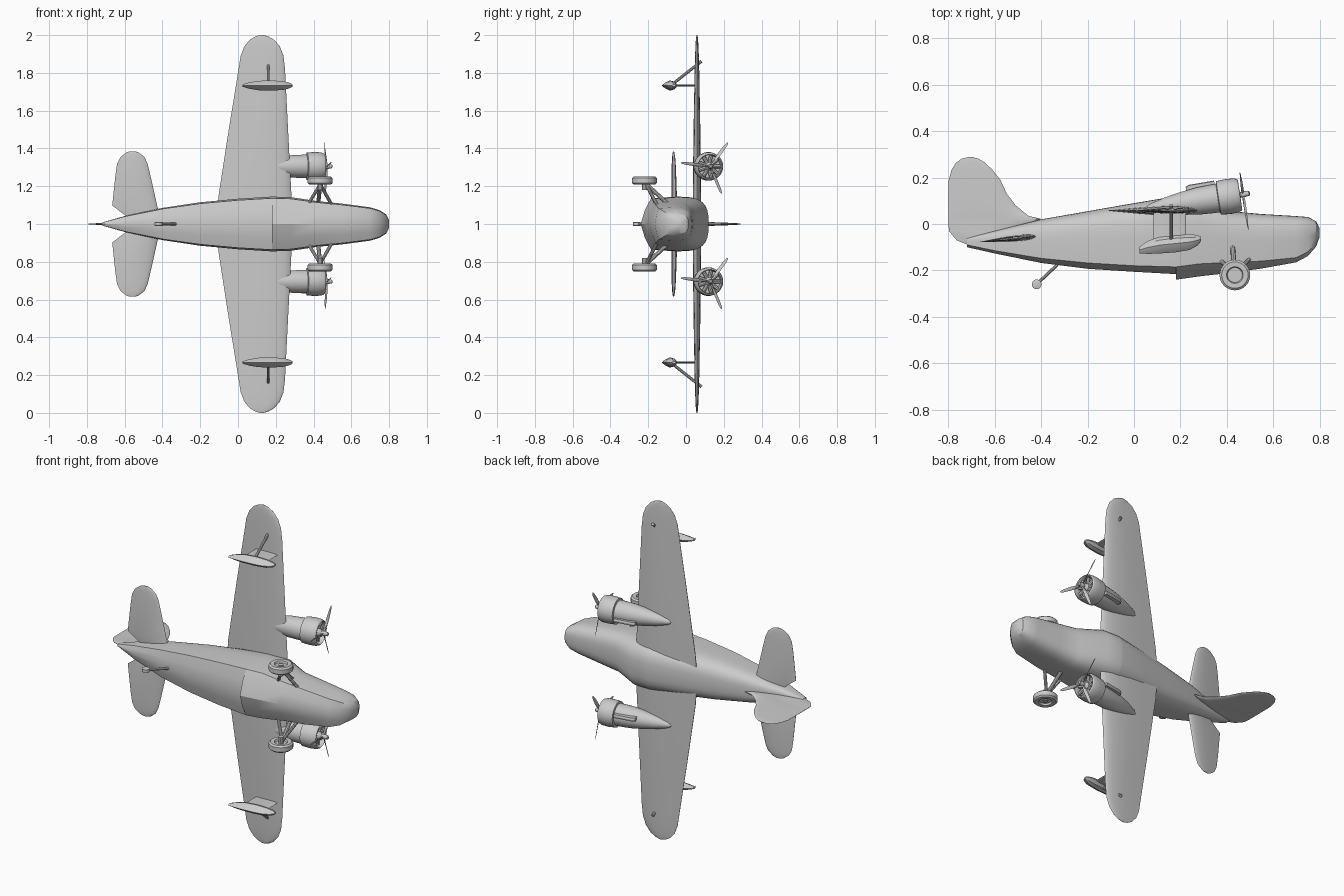
import bpy, bmesh, math
from mathutils import Vector

if "Cube" in bpy.data.objects:
    bpy.data.objects.remove(bpy.data.objects["Cube"])

grey = bpy.data.materials.new("plain_grey")
grey.diffuse_color = (0.6, 0.6, 0.6, 1)
grey.use_nodes = True
grey.node_tree.nodes["Principled BSDF"].inputs["Base Color"].default_value = grey.diffuse_color
ROOT = Vector((0, 0, 1))          # aircraft centreline: nose +x, up +y, span along z
SIDES = ((1, "right"), (-1, "left"))


def finish(name, bm):
    bmesh.ops.recalc_face_normals(bm, faces=bm.faces)
    me = bpy.data.meshes.new(name)
    bm.to_mesh(me)
    bm.free()
    me.materials.append(grey)
    ob = bpy.data.objects.new(name, me)
    ob.location = ROOT
    bpy.context.collection.objects.link(ob)
    return ob


def add_loft(bm, rings):
    """Skin a row of equal rings and cap both ends."""
    vs = [[bm.verts.new(p) for p in r] for r in rings]
    n = len(rings[0])
    for a, b in zip(vs, vs[1:]):
        for i in range(n):
            j = (i + 1) % n
            bm.faces.new((a[i], a[j], b[j], b[i]))
    bm.faces.new(vs[0])
    bm.faces.new(vs[-1])


def loft(name, rings):
    bm = bmesh.new()
    add_loft(bm, rings)
    return finish(name, bm)


def turned(origin, axis, profile, n=24):
    """Rings of (distance along axis, radius)."""
    axis = Vector(axis).normalized()
    u = axis.orthogonal().normalized()
    v = axis.cross(u)
    return [[Vector(origin) + axis * d + r * (u * math.cos(2 * math.pi * i / n) + v * math.sin(2 * math.pi * i / n))
             for i in range(n)] for d, r in profile]


def rod(name, p, q, r, n=10):
    d = Vector(q) - Vector(p)
    return loft(name, turned(p, d, [(0, r), (d.length, r)], n))


def foil(le, te, half):
    """Symmetric section as (chord position, thickness offset) pairs."""
    up = [(0.02, .3), (.08, .65), (.18, .9), (.32, 1), (.5, .9), (.75, .5), (1, .06)]
    pts = [(0, 0)] + up + [(t, -h) for t, h in reversed(up)]
    return [(le + (te - le) * t, h * half) for t, h in pts]


# Hull: x, half width, top, chine, keel (doubled station makes the step)
HULL = [(-.72, .008, -.06, -.09, -.10), (-.6, .042, -.03, -.115, -.127), (-.4, .085, .02, -.148, -.168),
        (-.2, .115, .055, -.168, -.193), (0, .134, .09, -.18, -.206), (.18, .145, .12, -.185, -.216),
        (.181, .145, .12, -.185, -.24), (.28, .142, .12, -.172, -.226), (.42, .121, .055, -.165, -.21),
        (.55, .108, .043, -.16, -.192), (.7, .088, .034, -.145, -.165), (.75, .073, .03, -.12, -.138),
        (.785, .05, .012, -.085, -.098), (.8, .02, -.018, -.05, -.056)]


def hull_ring(x, w, top, chine, keel):
    mid = chine + .45 * (top - chine)
    half = [(.5 * w, keel + .4 * (chine - keel)), (.94 * w, chine)]
    for i in range(8):
        a = math.radians(i * 11.5)
        half.append((w * math.cos(a) ** .65, mid + (top - mid) * math.sin(a) ** .65))
    return ([(x, keel, 0)] + [(x, y, z) for z, y in half] + [(x, top, 0)]
            + [(x, y, -z) for z, y in reversed(half)])


loft("hull", [hull_ring(*s) for s in HULL])

# Main wing: span, leading edge, trailing edge, half thickness
WING = [(0, .285, -.115, .022), (.15, .283, -.103, .022), (.5, .265, -.049, .018), (.82, .249, .003, .012),
        (.89, .241, .014, .010), (.94, .222, .033, .008), (.975, .192, .062, .006), (.993, .16, .092, .004),
        (1, .135, .115, .002)]
STAB = [(0, -.40, -.56, .013), (.04, -.415, -.59, .013), (.098, -.428, -.666, .013), (.25, -.462, -.65, .01),
        (.32, -.479, -.64, .008), (.355, -.495, -.622, .006), (.378, -.525, -.592, .004), (.385, -.545, -.573, .002)]


def both_sides(rows):
    return [(-s, *r) for s, *r in reversed(rows[1:])] + rows


loft("main_wing", [[(x, .058 + h, s) for x, h in foil(a, b, t)] for s, a, b, t in both_sides(WING)])
loft("tailplane", [[(x, -.065 + .1 * (x + .54) + h, s) for x, h in foil(a, b, t)]
                   for s, a, b, t in both_sides(STAB)])

# Fin and rudder: height, leading edge, trailing edge, half thickness
FIN = [(-.092, -.68, -.712, .008), (-.07, -.62, -.765, .011), (-.03, -.5, -.798, .012), (.005, -.43, -.8, .012),
       (.022, -.40, -.8, .012), (.035, -.455, -.8, .012), (.08, -.51, -.8, .011), (.13, -.548, -.8, .01),
       (.19, -.576, -.799, .008), (.235, -.612, -.786, .006), (.265, -.643, -.767, .005),
       (.282, -.672, -.742, .003), (.288, -.695, -.718, .002)]
loft("fin", [[(x, y, h) for x, h in foil(a, b, t)] for y, a, b, t in FIN])

AX = Vector((1, .15, 0)).normalized()      # engine thrust line, slightly nose-up
UP = Vector((-.15, 1, 0)).normalized()
Z = Vector((0, 0, 1))

for sg, side in SIDES:
    base = Vector((.05, .065, sg * .305))
    # Nacelle and open cowling
    loft(f"nacelle_{side}", turned(base, AX, [(0, .008), (.02, .018), (.09, .037), (.16, .05), (.23, .059),
                                              (.29, .062), (.335, .062)], 28))
    loft(f"cowling_{side}", turned(base, AX, [(.315, .062), (.318, .073), (.36, .076), (.395, .074), (.408, .069),
                                              (.412, .064), (.404, .06), (.37, .06)], 32))
    # Radial engine: crankcase and cylinders
    bm = bmesh.new()
    add_loft(bm, turned(base, AX, [(.36, .024), (.4, .022), (.415, .012), (.45, .011), (.455, .005)], 16))
    for i in range(9):
        a = 2 * math.pi * i / 9
        d = UP * math.cos(a) + Z * math.sin(a)
        add_loft(bm, turned(base + AX * .385, d, [(.015, .01), (.059, .01)], 8))
    finish(f"engine_{side}", bm)
    # Three-blade propeller
    bm = bmesh.new()
    hub = base + AX * .425
    add_loft(bm, turned(hub, AX, [(-.012, .012), (.008, .014), (.018, .01), (.024, .004)], 14))
    for ang in (53, 173, 293):
        a = math.radians(ang)
        d = UP * math.cos(a) + Z * math.sin(a)
        e = d.cross(AX)
        rings = []
        for r, w, t, tw in ((.005, .005, .004, 60), (.035, .008, .003, 45), (.08, .010, .002, 30),
                            (.13, .008, .0015, 20), (.15, .005, .001, 17), (.157, .002, .001, 15)):
            tw = math.radians(tw)
            c, f = e * math.cos(tw) + AX * math.sin(tw), AX * math.cos(tw) - e * math.sin(tw)
            p = hub + d * r
            rings.append([p + c * w, p + f * t, p - c * w, p - f * t])
        add_loft(bm, rings)
    finish(f"propeller_{side}", bm)
    # Air scoop on top of the nacelle
    o = base - Z * sg * .022
    loft(f"scoop_{side}", [[o + AX * d + UP * u + Z * w for u, w in
                            ((.04, -.01), (h, -.01), (h + .003, 0), (h, .01), (.04, .01))]
                           for d, h in ((.185, .066), (.2, .072), (.31, .074))])

    # Wing float with pylon and brace
    zf = sg * .733
    sec = [(0, -1), (.6, -.55), (1, 0), (.75, .6), (0, 1), (-.75, .6), (-1, 0), (-.6, -.55)]
    loft(f"float_{side}", [[(x, y + b * h, zf + a * w) for a, b in sec] for x, y, h, w in
                           ((.023, -.112, .014, .006), (.06, -.101, .028, .017), (.11, -.091, .036, .025),
                            (.18, -.084, .038, .027), (.24, -.078, .034, .023), (.275, -.07, .022, .014),
                            (.288, -.065, .01, .006))])
    loft(f"float_pylon_{side}", [[(x, y, zf + h) for x, h in foil(.225, .085, .005)] for y in (-.07, .058)])
    rod(f"float_brace_{side}", (.16, -.07, sg * .742), (.16, .082, sg * .862), .008)

    # Main wheel and legs
    zw = sg * .23
    loft(f"wheel_{side}", turned((.435, -.22, zw), Z, [(-.01, .032), (-.02, .036), (-.021, .057), (-.013, .066),
                                                       (.013, .066), (.021, .057), (.02, .036), (.01, .032)], 32))
    axle = (.435, -.21, sg * .21)
    rod(f"axle_{side}", (.435, -.22, sg * .18), (.435, -.22, sg * .245), .014)
    rod(f"main_leg_{side}", axle, (.425, -.10, sg * .11), .011)
    rod(f"front_leg_{side}", axle, (.50, -.15, sg * .095), .009)
    rod(f"rear_leg_{side}", axle, (.375, -.16, sg * .11), .009)

# Tail wheel
rod("tail_leg", (-.42, -.26, 0), (-.33, -.175, 0), .007)
loft("tail_wheel", turned((-.42, -.26, 0), Z, [(-.011, .015), (-.009, .021), (.009, .021), (.011, .015)], 18))

# Smooth shading with sharp creases kept
for ob in bpy.data.objects:
    ob.select_set(True)
    bpy.context.view_layer.objects.active = ob
bpy.ops.object.shade_smooth_by_angle(angle=math.radians(30))
